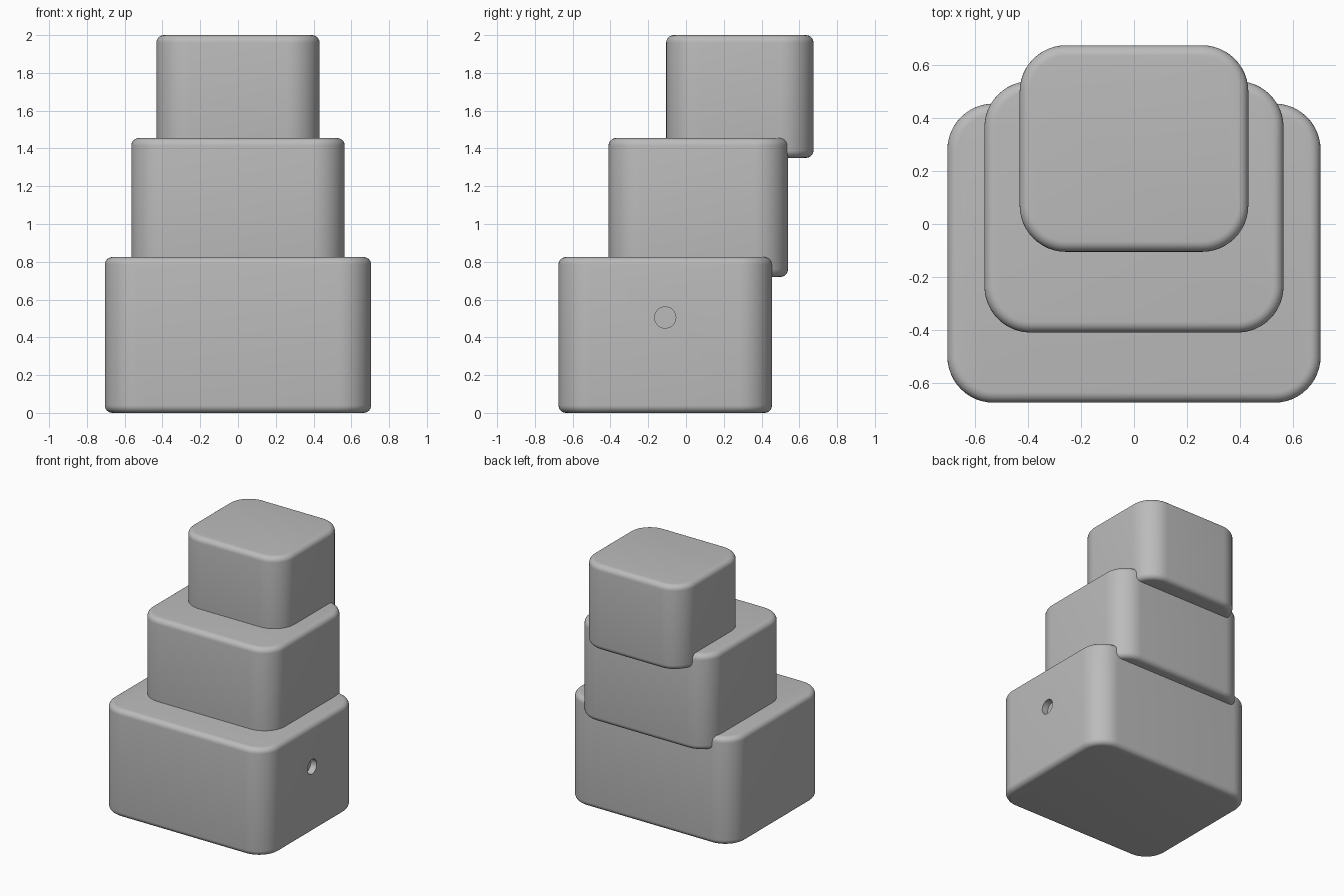
import bpy, bmesh, math
from mathutils import Matrix, Vector

cube = bpy.data.objects.get("Cube")
if cube:
    bpy.data.objects.remove(cube, do_unlink=True)

grey = bpy.data.materials.new("plain grey")
grey.use_nodes = True
color = (0.5, 0.5, 0.5, 1)
grey.diffuse_color = color
grey.node_tree.nodes["Principled BSDF"].inputs["Base Color"].default_value = color


def add_object(name, bm):
    mesh = bpy.data.meshes.new(name)
    bm.to_mesh(mesh)
    bm.free()
    obj = bpy.data.objects.new(name, mesh)
    bpy.context.collection.objects.link(obj)
    mesh.materials.append(grey)
    return obj


def rounded_block(name, half_width, y_range, z_range, corner=0.175, rim=0.04):
    """Box with wide vertical corners and a small round on both rims."""
    (y0, y1), (z0, z1) = y_range, z_range
    bm = bmesh.new()
    bmesh.ops.create_cube(bm, size=1)
    bmesh.ops.scale(bm, vec=(2 * half_width, y1 - y0, z1 - z0), verts=bm.verts)
    bmesh.ops.translate(bm, vec=(0, (y0 + y1) / 2, (z0 + z1) / 2), verts=bm.verts)
    uprights = [e for e in bm.edges
                if abs(e.verts[0].co.z - e.verts[1].co.z) > 0.1]
    bmesh.ops.bevel(bm, geom=uprights, offset=corner, segments=12,
                    profile=0.5, affect='EDGES')
    rims = [e for e in bm.edges
            if abs(e.verts[0].co.z - e.verts[1].co.z) < 0.001]
    bmesh.ops.bevel(bm, geom=rims, offset=rim, segments=6,
                    profile=0.5, affect='EDGES')
    return add_object(name, bm)


# Three stacked blocks, each stepped back and sunk into the one below
blocks = [
    rounded_block("lower_block", 0.705, (-0.675, 0.455), (0, 0.825)),
    rounded_block("middle_block", 0.565, (-0.41, 0.54), (0.72, 1.455)),
    rounded_block("upper_block", 0.432, (-0.105, 0.675), (1.35, 2)),
]

# Shallow round socket in the left side of the lower block
depth = 0.05
bm = bmesh.new()
bmesh.ops.create_cone(bm, cap_ends=True, segments=40, radius1=0.056,
                      radius2=0.056, depth=2 * depth,
                      matrix=Matrix.Translation(Vector((0.705, -0.11, 0.505)))
                      @ Matrix.Rotation(math.pi / 2, 4, 'Y'))
cutter = add_object("socket_cutter", bm)
cutter.hide_render = True
cutter.hide_viewport = True
cut = blocks[0].modifiers.new("socket", 'BOOLEAN')
cut.operation = 'DIFFERENCE'
cut.solver = 'EXACT'
cut.object = cutter
bpy.context.view_layer.update()

# Bake the socket so the shading sees its sharp rim
graph = bpy.context.evaluated_depsgraph_get()
baked = bpy.data.meshes.new_from_object(blocks[0].evaluated_get(graph))
blocks[0].modifiers.clear()
blocks[0].data = baked
bpy.data.objects.remove(cutter, do_unlink=True)

# Smooth rounds, sharp socket edge
bpy.ops.object.select_all(action='DESELECT')
for block in blocks:
    block.select_set(True)
bpy.context.view_layer.objects.active = blocks[0]
bpy.ops.object.shade_smooth_by_angle(angle=math.radians(35))
